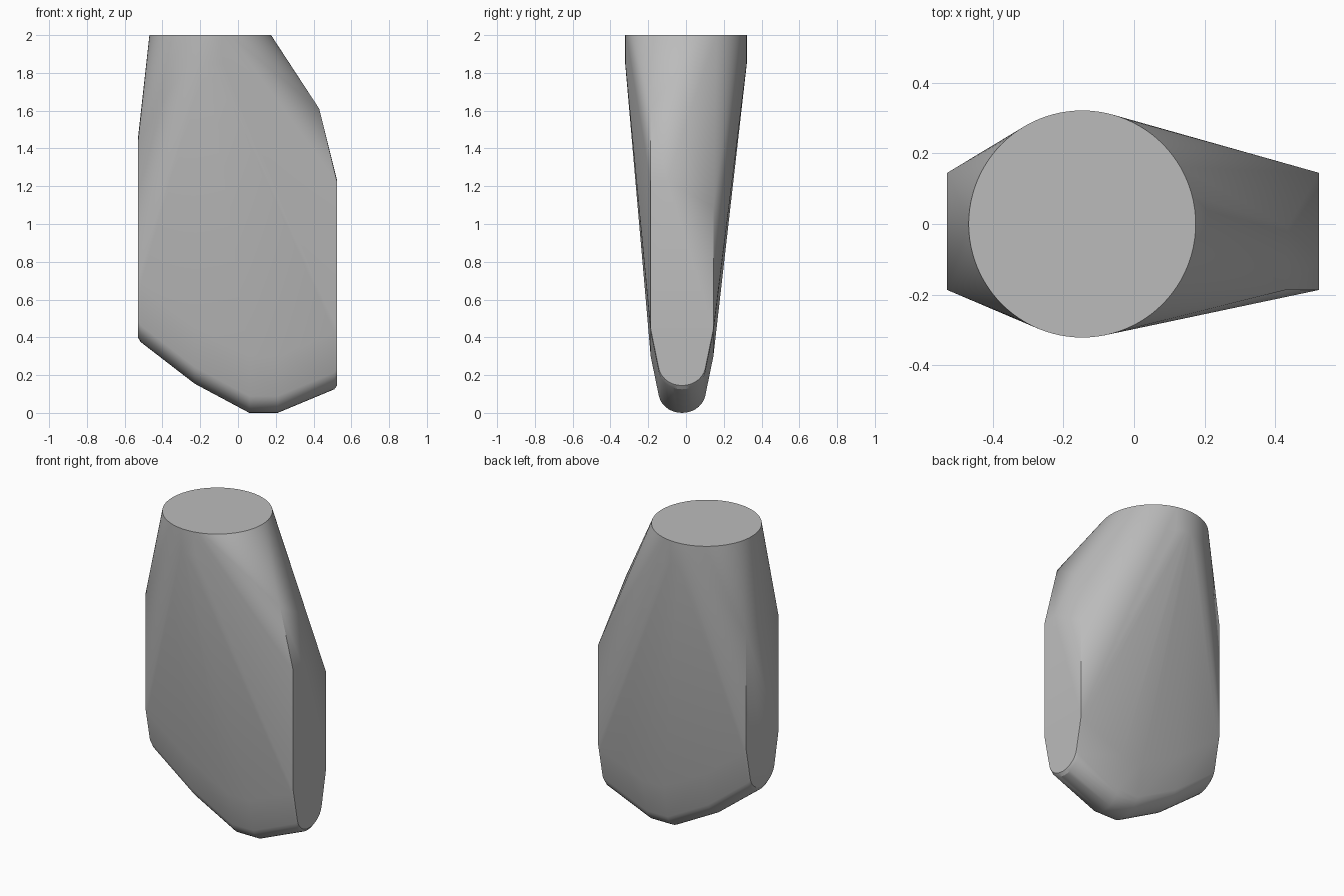
import bpy, bmesh, math

cube = bpy.data.objects.get("Cube")
if cube:
    bpy.data.objects.remove(cube, do_unlink=True)

grey = bpy.data.materials.new("plain grey")
grey.use_nodes = True
grey.diffuse_color = (0.5, 0.5, 0.5, 1)
grey.node_tree.nodes["Principled BSDF"].inputs["Base Color"].default_value = (0.5, 0.5, 0.5, 1)

FRONT, BACK = -0.187, 0.145          # front and back of the narrow sides
MID = (FRONT + BACK) / 2
points = []

# Round collar at the top
for z in (1.85, 2.0):
    for i in range(96):
        a = math.tau * i / 96
        points.append((-0.147 + 0.322 * math.cos(a), 0.322 * math.sin(a), z))

# Upper corners of the two flat narrow sides and the sloping shoulder
points += [(-0.53, FRONT, 1.43), (-0.53, BACK, 1.45),
           (0.525, FRONT, 1.22), (0.525, -0.1, 1.23), (0.525, BACK, 1.09),
           (0.43, FRONT, 1.61), (0.435, -0.01, 1.5)]

# Rounded bottom edge swept along its outline
keel = [(-0.53, 0.40), (-0.515, 0.375), (-0.23, 0.155), (0.06, 0.0),
        (0.21, 0.0), (0.51, 0.125), (0.525, 0.145)]
for x, z in keel:
    points += [(x, FRONT, z + 0.3), (x, BACK, z + 0.3)]
    for i in range(17):
        a = math.pi * i / 16
        points.append((x, MID + 0.125 * math.cos(a), z + 0.11 * (1 - math.sin(a))))

# Skin everything with one convex shell
bm = bmesh.new()
for p in points:
    bm.verts.new(p)
hull = bmesh.ops.convex_hull(bm, input=bm.verts[:])
loose = {g for g in hull["geom_interior"] + hull["geom_unused"] if isinstance(g, bmesh.types.BMVert)}
bmesh.ops.delete(bm, geom=list(loose), context="VERTS")
bmesh.ops.dissolve_limit(bm, angle_limit=math.radians(0.3), verts=bm.verts[:], edges=bm.edges[:])
bmesh.ops.recalc_face_normals(bm, faces=bm.faces[:])

mesh = bpy.data.meshes.new("tapered_body")
bm.to_mesh(mesh)
bm.free()
mesh.materials.append(grey)
body = bpy.data.objects.new("tapered_body", mesh)
bpy.context.collection.objects.link(body)

# Smooth shading that keeps the hard edges
bpy.ops.object.select_all(action="DESELECT")
body.select_set(True)
bpy.context.view_layer.objects.active = body
bpy.ops.object.shade_smooth_by_angle(angle=math.radians(30))
